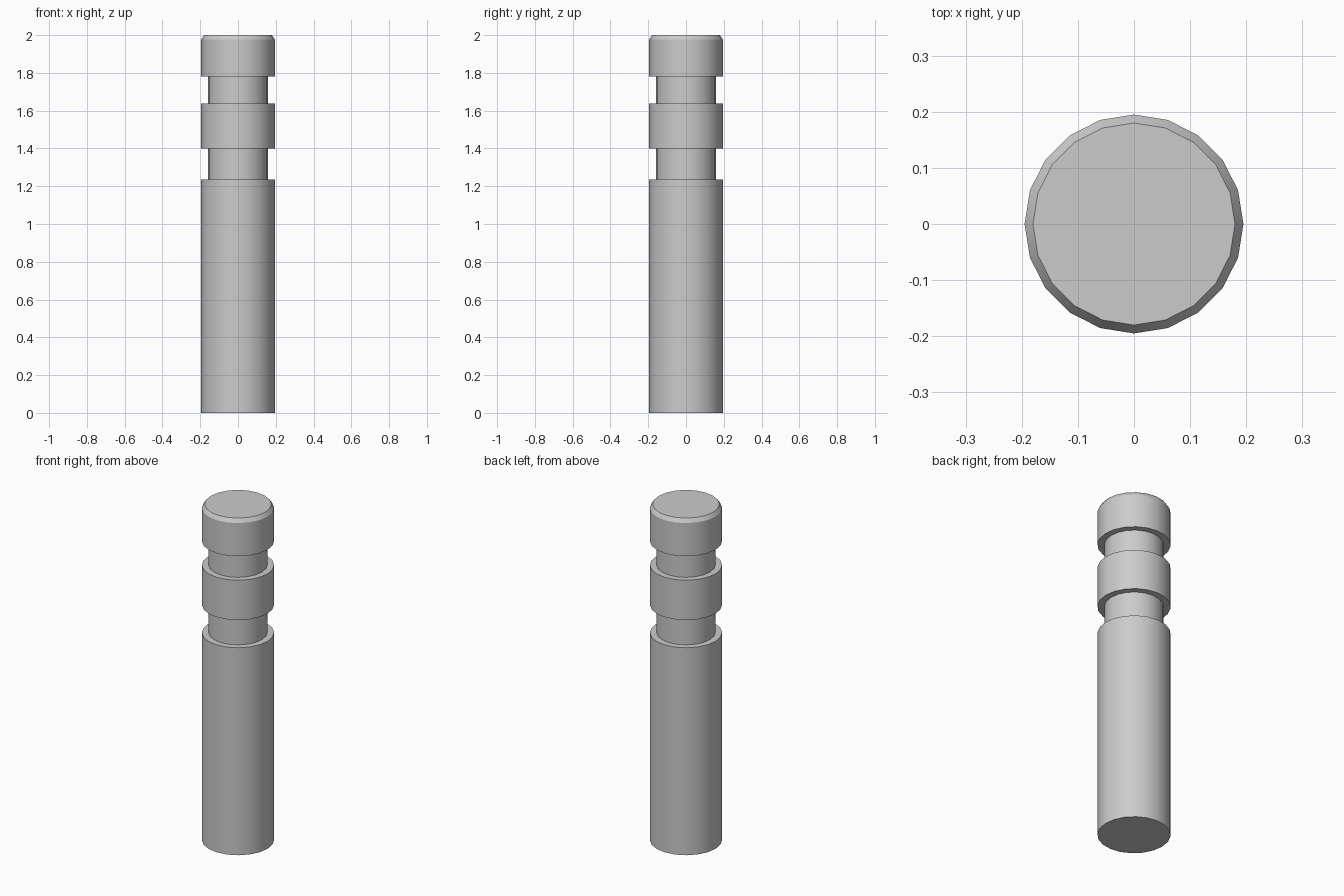
import bpy, bmesh
from math import sin, cos, pi, radians

if "Cube" in bpy.data.objects:
    bpy.data.objects.remove(bpy.data.objects["Cube"])

SIDES = 20
R, NECK = 0.195, 0.158

# Radius / height profile of the grooved pin, bottom to top
profile = [(R, 0), (R, 1.235), (NECK, 1.235), (NECK, 1.40),
           (R, 1.40), (R, 1.637), (NECK, 1.637), (NECK, 1.78),
           (R, 1.78), (R, 1.977), (0.18, 2.0)]

bm = bmesh.new()
rings = [[bm.verts.new((r * cos(2 * pi * i / SIDES), r * sin(2 * pi * i / SIDES), z))
          for i in range(SIDES)] for r, z in profile]

# Walls between neighbouring rings
for a, b in zip(rings, rings[1:]):
    for i in range(SIDES):
        j = (i + 1) % SIDES
        bm.faces.new((a[i], a[j], b[j], b[i]))

# End caps
bm.faces.new(rings[0][::-1])
bm.faces.new(rings[-1])

mesh = bpy.data.meshes.new("grooved_pin")
bm.to_mesh(mesh)
bm.free()
pin = bpy.data.objects.new("grooved_pin", mesh)
bpy.context.collection.objects.link(pin)

# Smooth barrel, crisp shoulders
bpy.context.view_layer.objects.active = pin
pin.select_set(True)
bpy.ops.object.shade_smooth_by_angle(angle=radians(30))
